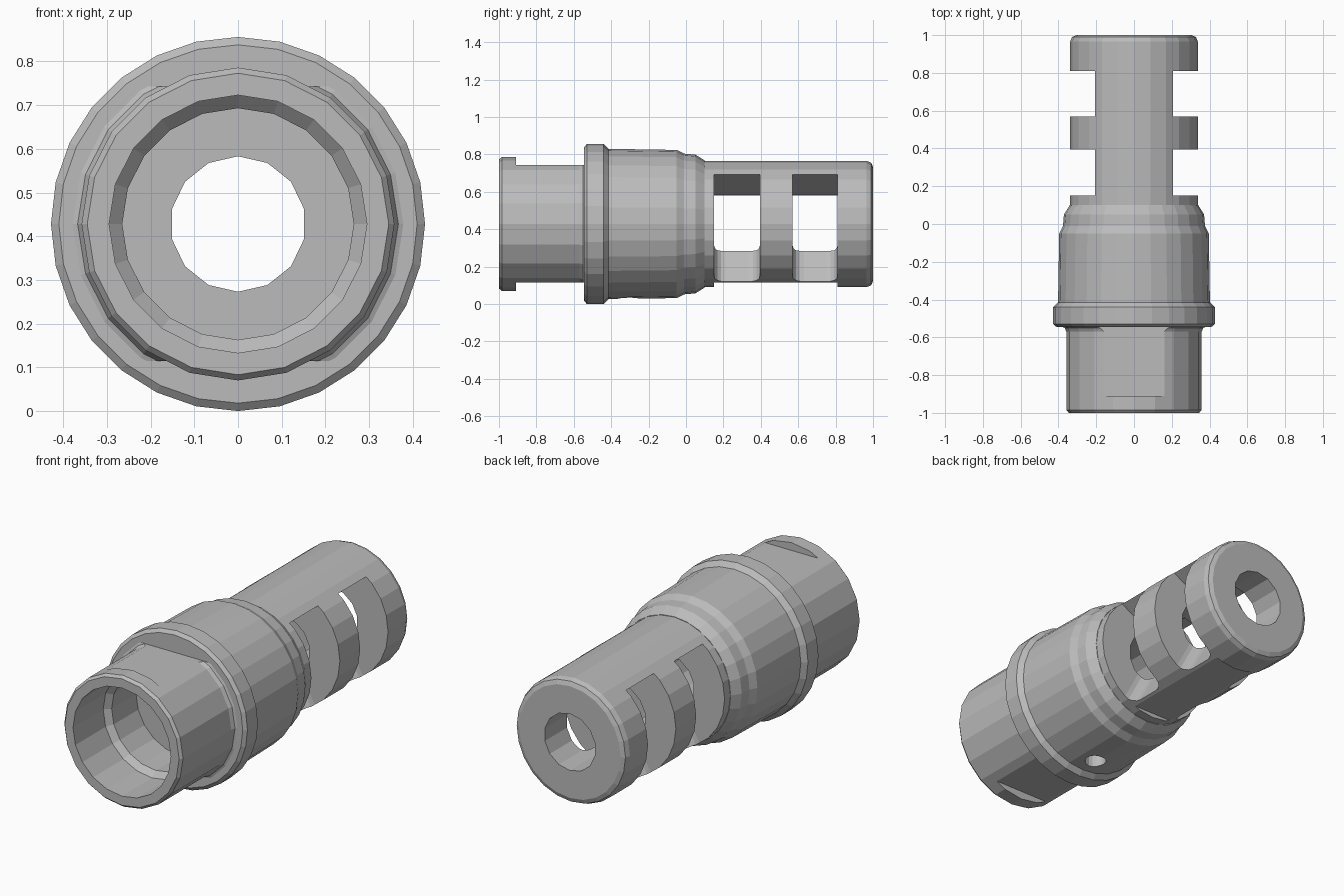
import bpy, bmesh, math

cube = bpy.data.objects.get("Cube")
if cube:
    bpy.data.objects.remove(cube, do_unlink=True)

AXIS = 0.428  # height of the centre line

steel = bpy.data.materials.new("plain grey steel")
steel.use_nodes = True
GREY = (0.5, 0.5, 0.5, 1)
steel.diffuse_color = GREY
steel.node_tree.nodes["Principled BSDF"].inputs["Base Color"].default_value = GREY


def finish(name, bm):
    bmesh.ops.recalc_face_normals(bm, faces=bm.faces[:])
    mesh = bpy.data.meshes.new(name)
    bm.to_mesh(mesh)
    bm.free()
    mesh.materials.append(steel)
    obj = bpy.data.objects.new(name, mesh)
    bpy.context.collection.objects.link(obj)
    return obj


def lathe(name, profile, sides):
    """Solid turned about the y axis line from (y, radius) points."""
    bm = bmesh.new()
    rings = []
    for y, r in profile:
        angles = [2 * math.pi * i / sides for i in range(sides)]
        rings.append([bm.verts.new((r * math.sin(a), y, AXIS + r * math.cos(a)))
                      for a in angles])
    for a, b in zip(rings, rings[1:]):
        for i in range(sides):
            j = (i + 1) % sides
            bm.faces.new((a[i], a[j], b[j], b[i]))
    bm.faces.new(rings[0])
    bm.faces.new(rings[-1])
    return finish(name, bm)


def prism(name, points, y0, y1, round_edge=None, radius=0):
    """Solid from an (x, z) outline; one side may get rounded ends."""
    bm = bmesh.new()
    ends = [[bm.verts.new((x, y, z)) for x, z in points] for y in (y0, y1)]
    n = len(points)
    for i in range(n):
        j = (i + 1) % n
        bm.faces.new((ends[0][i], ends[0][j], ends[1][j], ends[1][i]))
    for end in ends:
        bm.faces.new(end)
    if round_edge:
        i, j = round_edge
        edges = [bm.edges.get((end[i], end[j])) for end in ends]
        bmesh.ops.bevel(bm, geom=edges, offset=radius, segments=4,
                        profile=0.5, affect='EDGES')
    return finish(name, bm)


def box(name, z0, z1, y0, y1):
    return prism(name, [(-0.5, z0), (0.5, z0), (0.5, z1), (-0.5, z1)], y0, y1)


def cut(target, cutters):
    for cutter in cutters:
        cutter.hide_render = True
        mod = target.modifiers.new("cut", 'BOOLEAN')
        mod.operation = 'DIFFERENCE'
        mod.solver = 'EXACT'
        mod.object = cutter
        bpy.context.view_layer.objects.active = target
        bpy.ops.object.modifier_apply(modifier=mod.name)


# Turned solids
front_collar = lathe("front_collar", [(-1, 0.345), (-0.985, 0.358), (-0.57, 0.358),
                                      (-0.55, 0.367), (-0.54, 0.39)], 20)
main_body = lathe("main_body", [(-0.545, 0.41), (-0.53, 0.428), (-0.44, 0.428),
                                (-0.415, 0.402), (-0.05, 0.396), (-0.01, 0.376),
                                (0.05, 0.371), (0.1, 0.34)], 28)
rear_barrel = lathe("rear_barrel", [(0.1, 0.338), (0.965, 0.338),
                                    (0.99, 0.328), (1, 0.305)], 24)

# Stepped bore
counterbore = lathe("counterbore_cutter", [(-1.1, 0.295), (-0.74, 0.295),
                                           (-0.71, 0.265), (-0.5, 0.265)], 20)
bore = lathe("bore_cutter", [(-0.6, 0.155), (1.1, 0.155)], 14)

# Wrench flats on the collar and the flat underside of the barrel
flats = [box("upper_flat_cutter", 0.743, 1, -0.91, -0.545),
         box("lower_flat_cutter", -0.1, 0.115, -0.91, -0.545)]
underside = box("underside_cutter", -0.1, 0.114, 0.15, 0.81)

# Side ports with sloping roof and round-cornered floor
ports = []
for y0, y1 in ((0.15, 0.395), (0.57, 0.81)):
    for side in (-1, 1):
        outline = [(0.01, 0.582), (0.6, 0.917), (0.6, -0.1), (0.25, -0.1), (0.045, 0.285)]
        ports.append(prism("port_cutter", [(side * x, z) for x, z in outline],
                           y0, y1, (3, 4), 0.06))

# Screw hole under the body
bm = bmesh.new()
bmesh.ops.create_cone(bm, cap_ends=True, segments=16, radius1=0.055, radius2=0.055, depth=0.3)
bmesh.ops.translate(bm, vec=(0, -0.31, 0), verts=bm.verts)
screw_hole = finish("screw_hole_cutter", bm)

cut(front_collar, [counterbore] + flats)
cut(main_body, [counterbore, bore, screw_hole])
cut(rear_barrel, [bore, underside] + ports)

for helper in [counterbore, bore, underside, screw_hole] + flats + ports:
    bpy.data.objects.remove(helper, do_unlink=True)
